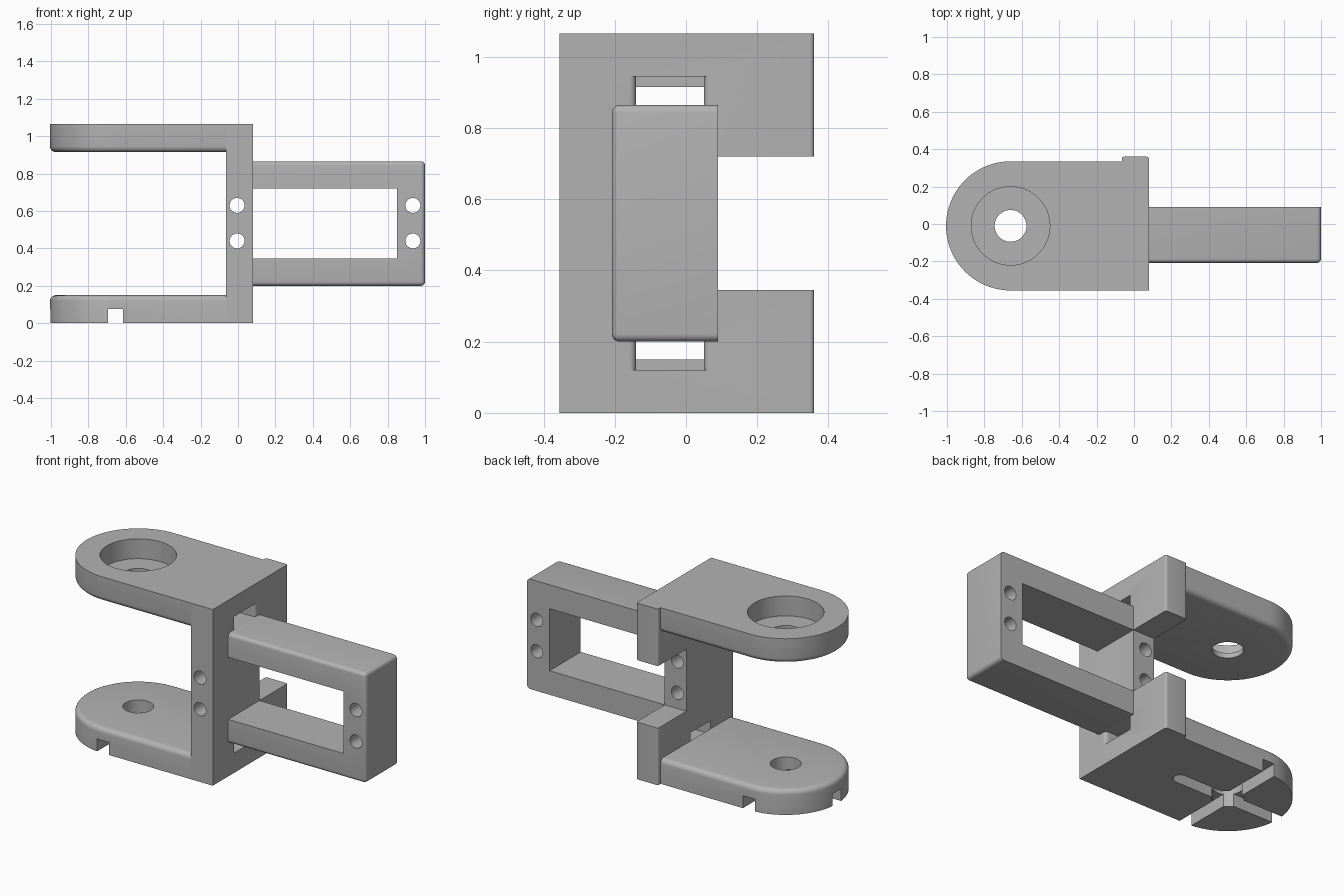
import bpy
import bmesh
import math
from mathutils import Vector

old = bpy.data.objects.get("Cube")
if old:
    bpy.data.objects.remove(old, do_unlink=True)

grey = bpy.data.materials.new("matte grey")
grey.use_nodes = True
grey.diffuse_color = (0.45, 0.45, 0.45, 1)
grey.node_tree.nodes["Principled BSDF"].inputs["Base Color"].default_value = grey.diffuse_color

HEIGHT = 1.065
THICK = 0.15
WALL_IN, WALL_OUT = -0.065, 0.08
FRONT = -0.355
PIVOT = Vector((-0.66, -0.01))
SCREWS = (0.44, 0.63)


def near(a, b):
    return abs(a - b) < 1e-4


def prism(name, pts, lo, hi, axis="z", edge_rule=None, radius=0.03):
    """Extrude a 2D outline along z or y, rounding the edges picked by a rule."""
    bm = bmesh.new()
    place = (lambda p, d: (p[0], p[1], d)) if axis == "z" else (lambda p, d: (p[0], d, p[1]))
    base = bm.faces.new([bm.verts.new(place(p, lo)) for p in pts])
    ext = bmesh.ops.extrude_face_region(bm, geom=[base])
    shift = Vector(place((0, 0), hi - lo))
    for v in ext["geom"]:
        if isinstance(v, bmesh.types.BMVert):
            v.co += shift
    bmesh.ops.recalc_face_normals(bm, faces=bm.faces)
    if edge_rule:
        edges = [e for e in bm.edges if edge_rule(e.verts[0].co, e.verts[1].co)]
        bmesh.ops.bevel(bm, geom=edges, offset=radius, segments=5, profile=0.5,
                        affect="EDGES", clamp_overlap=True)
    mesh = bpy.data.meshes.new(name)
    bm.to_mesh(mesh)
    bm.free()
    mesh.materials.append(grey)
    ob = bpy.data.objects.new(name, mesh)
    bpy.context.collection.objects.link(ob)
    return ob


def rect(x0, x1, y0, y1):
    return [(x0, y0), (x1, y0), (x1, y1), (x0, y1)]


def arc(cx, cy, r, a0, a1, n):
    return [(cx + r * math.cos(math.radians(a0 + (a1 - a0) * i / n)),
             cy + r * math.sin(math.radians(a0 + (a1 - a0) * i / n))) for i in range(n + 1)]


def circle(cx, cy, r, n=48):
    return arc(cx, cy, r, 0, 360, n)[:-1]


def activate(ob):
    bpy.ops.object.select_all(action="DESELECT")
    ob.select_set(True)
    bpy.context.view_layer.objects.active = ob


def carve(ob, *cutters):
    """Subtract each cutter, discard it, then smooth the curved faces."""
    activate(ob)
    for c in cutters:
        c.hide_render = True
        mod = ob.modifiers.new("cut", "BOOLEAN")
        mod.operation, mod.solver, mod.object = "DIFFERENCE", "EXACT", c
        bpy.ops.object.modifier_apply(modifier=mod.name)
        bpy.data.objects.remove(c, do_unlink=True)
    activate(ob)
    bpy.ops.object.shade_smooth_by_angle(angle=math.radians(30))


def screw_holes(x):
    return [prism("screw_cutter", circle(x, z, 0.04, 32), -0.5, 0.5, "y") for z in SCREWS]


# Round-ended plates, softened along the edge that faces the gap
outline = arc(PIVOT.x, PIVOT.y, 0.345, 90, 270, 48) + [(WALL_IN, FRONT), (WALL_IN, 0.335)]


def plate(name, lo, hi, inner_z):
    def rule(a, b):
        return near(a.z, inner_z) and near(b.z, inner_z) and not (
            near(a.x, WALL_IN) and near(b.x, WALL_IN))
    return prism(name, outline, lo, hi, "z", rule)


top_plate = plate("top_plate", HEIGHT - THICK, HEIGHT, HEIGHT - THICK)
carve(top_plate,
      prism("bore_cutter", circle(*PIVOT, 0.21, 64), 0.945, 1.2),
      prism("pivot_cutter", circle(*PIVOT, 0.085), 0.8, 1.2))

# Lower plate with a cross-shaped channel underneath
bottom_plate = plate("bottom_plate", 0, THICK, THICK)
channel = [(-1.1, PIVOT.y - 0.04)] + arc(-0.33, PIVOT.y, 0.04, -90, 90, 12) + [(-1.1, PIVOT.y + 0.04)]
carve(bottom_plate,
      prism("long_channel_cutter", channel, -0.1, 0.075),
      prism("cross_channel_cutter", rect(-0.695, -0.615, -0.5, 0.5), -0.1, 0.075),
      prism("pivot_cutter", circle(*PIVOT, 0.085), -0.1, 0.3))

# Upright wall with a notch at the back, two flared slots and screw holes
BACK = 0.36
wall = prism("upright_wall", rect(WALL_IN, WALL_OUT, FRONT, BACK), 0, HEIGHT, "z",
             lambda a, b: near(a.y, BACK) and near(b.y, BACK) and not near(a.z, b.z), 0.012)
flare = 0.02
slot = ([(-0.2, -0.14)] + arc(WALL_OUT - flare, -0.14 - flare, flare, 90, 0, 6)
        + [(0.2, -0.14 - flare), (0.2, 0.05 + flare)]
        + arc(WALL_OUT - flare, 0.05 + flare, flare, 0, -90, 6) + [(-0.2, 0.05)])
carve(wall,
      prism("notch_cutter", rect(-0.3, 0.3, 0.345, 0.72), 0.09, 0.6, "y"),
      prism("low_slot_cutter", slot, 0.12, 0.2),
      prism("high_slot_cutter", slot, 0.865, 0.945),
      *screw_holes(-0.005))

# Open rectangular frame projecting from the wall, sharp on its back face
ARM_BACK = 0.09


def frame_rule(a, b):
    return not (near(a.y, ARM_BACK) and near(b.y, ARM_BACK)) and not (
        near(a.x, WALL_OUT) and near(b.x, WALL_OUT))


frame = prism("side_frame", rect(WALL_OUT, 1.0, 0.2, 0.865), -0.208, ARM_BACK, "y", frame_rule, 0.022)
carve(frame,
      prism("window_cutter", rect(-0.2, 0.85, 0.345, 0.72), -0.5, 0.5, "y"),
      *screw_holes(0.935))
